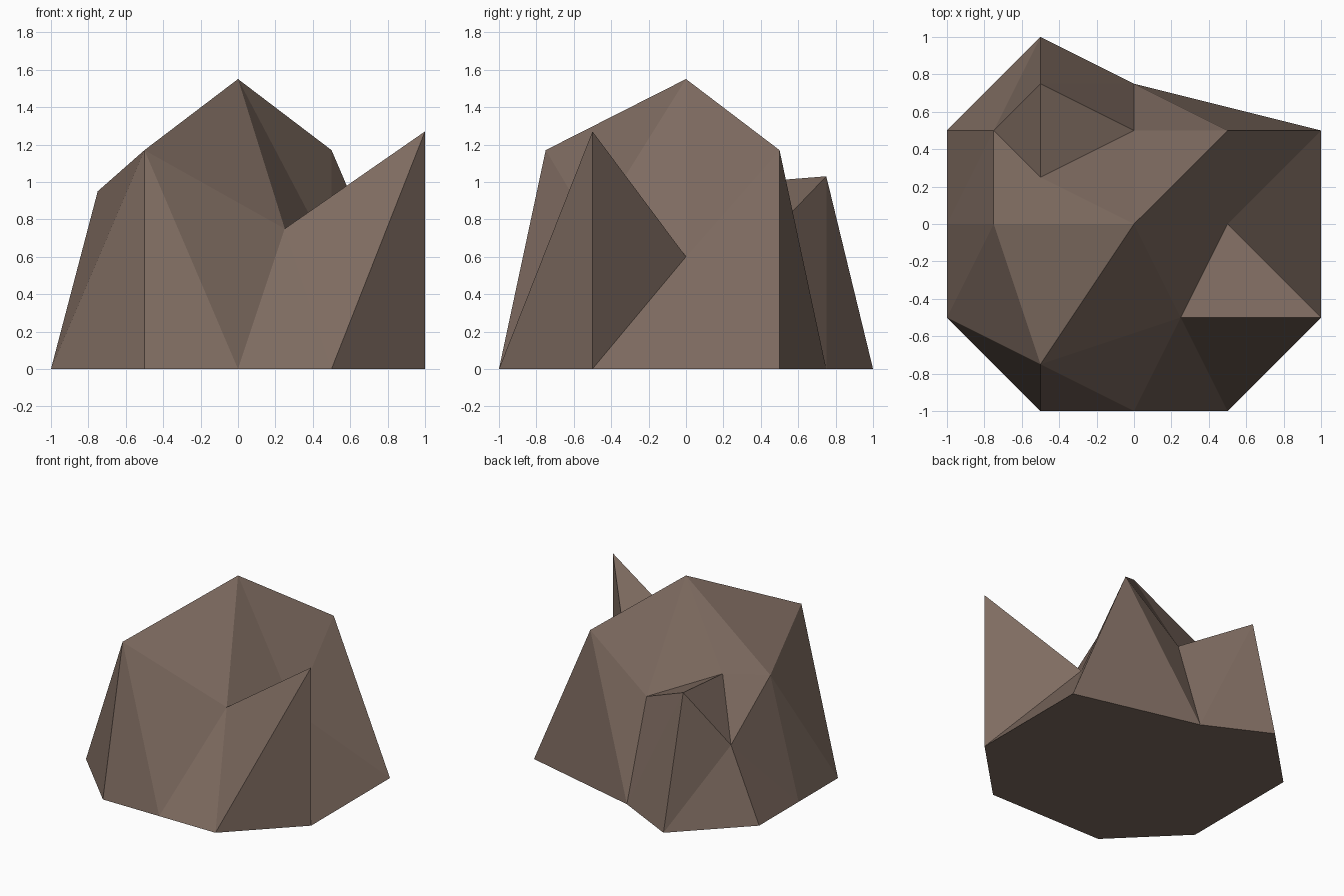
import bpy
import bmesh

if "Cube" in bpy.data.objects:
    bpy.data.objects.remove(bpy.data.objects["Cube"])

# Ground outline of the rock, counter-clockwise seen from above
outline = [(-.5, -1), (0, -1), (.5, -1), (1, -.5), (1, .5),
           (0, .75), (-.5, 1), (-1, .5), (-1, 0), (-1, -.5)]

# Named corners above the ground
corners = {
    "peak": (0, 0, 1.55),
    "front": (-.5, -.75, 1.17),
    "notch": (.25, -.5, .75),
    "hollow": (.5, 0, .6),
    "spike": (1, -.5, 1.27),
    "east": (.5, .5, 1.17),
    "cleft": (0, .5, .77),
    "knob": (-.5, .75, 1.03),
    "ridge": (-.5, .25, .99),
    "ledge": (-.75, .5, .58),
    "west": (-.75, 0, .95),
}

# Facets as triangle fans: hub corner -> rim corners
fans = {
    "peak": "front notch hollow east cleft ridge west front",
    "front": "west b9 b0 b1 notch",
    "notch": "b1 b2 spike hollow",
    "spike": "b2 b3 hollow",
    "hollow": "b3 b4 east",
    "east": "b4 b5 cleft",
    "knob": "cleft b5 b6 ledge ridge cleft",
    "ledge": "b6 b7 b8 west ridge",
    "west": "b8 b9",
}

bm = bmesh.new()
base = [bm.verts.new((x, y, 0)) for x, y in outline]
v = {f"b{i}": b for i, b in enumerate(base)}
v.update({name: bm.verts.new(co) for name, co in corners.items()})

for hub, rim in fans.items():
    rim = rim.split()
    for a, b in zip(rim, rim[1:]):
        bm.faces.new((v[hub], v[a], v[b]))
bm.faces.new(base[::-1])  # flat underside
bmesh.ops.recalc_face_normals(bm, faces=bm.faces)

mesh = bpy.data.meshes.new("rock")
bm.to_mesh(mesh)
bm.free()

# Single brown stone colour
stone = bpy.data.materials.new("brown stone")
stone.diffuse_color = (.21, .148, .118, 1)
stone.use_nodes = True
stone.node_tree.nodes["Principled BSDF"].inputs["Base Color"].default_value = stone.diffuse_color
mesh.materials.append(stone)

rock = bpy.data.objects.new("rock", mesh)
bpy.context.collection.objects.link(rock)
